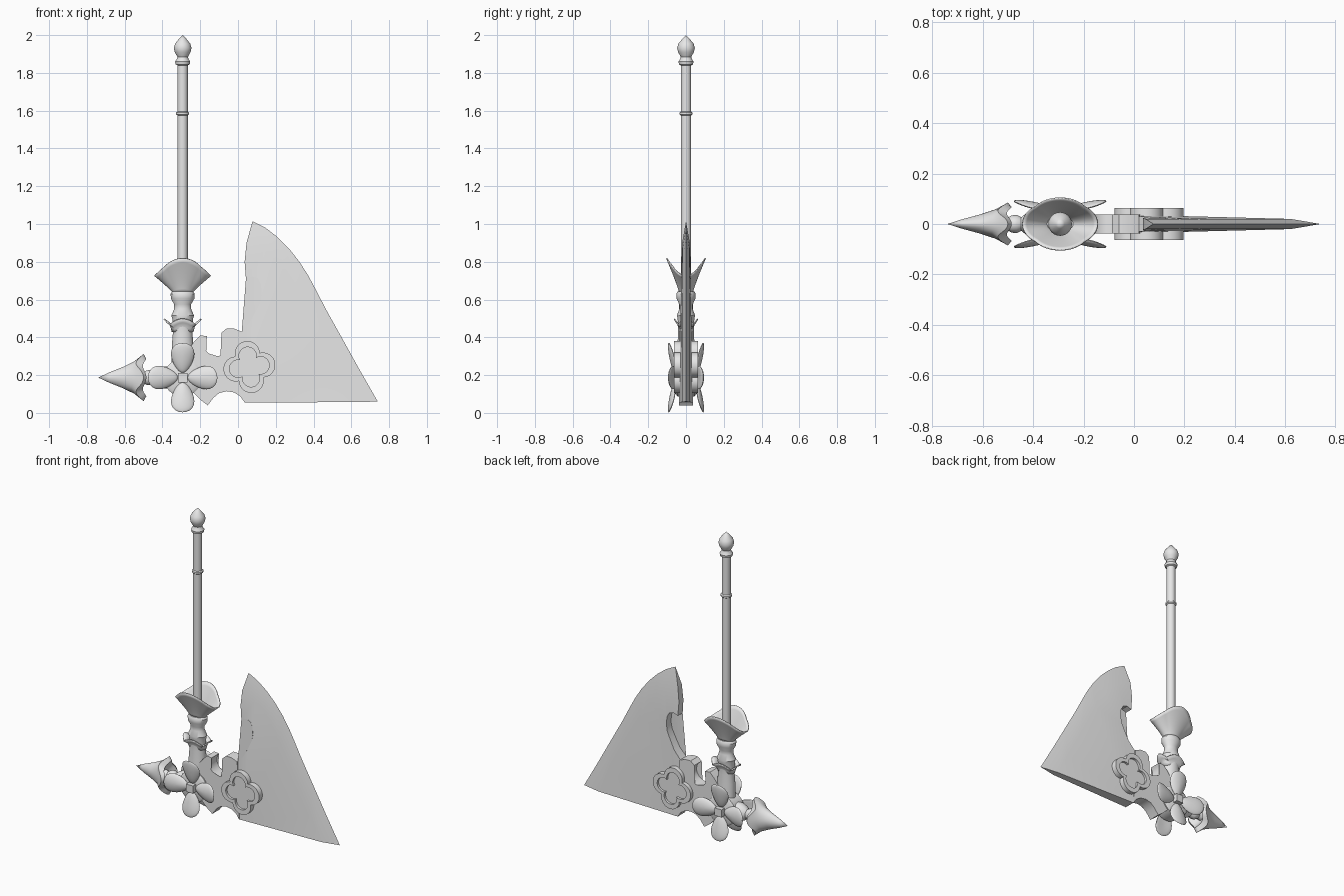
import bpy, bmesh, math
from math import sin, cos, pi, radians
from mathutils import Vector, Matrix

if "Cube" in bpy.data.objects:
    bpy.data.objects.remove(bpy.data.objects["Cube"])

steel = bpy.data.materials.new("grey_steel")
steel.diffuse_color = (0.8, 0.8, 0.8, 1)
steel.use_nodes = True
steel.node_tree.nodes["Principled BSDF"].inputs["Base Color"].default_value = steel.diffuse_color
AX, HZ = -0.293, 0.187          # shaft axis x, hub centre height


def finish(name, bm):
    bmesh.ops.remove_doubles(bm, verts=bm.verts, dist=1e-5)
    bmesh.ops.recalc_face_normals(bm, faces=bm.faces)
    me = bpy.data.meshes.new(name)
    bm.to_mesh(me)
    bm.free()
    me.materials.append(steel)
    ob = bpy.data.objects.new(name, me)
    bpy.context.collection.objects.link(ob)
    return ob


def upright(x, y, h):
    return (AX + x, y, h)


def sideways(x, y, h):           # axis pointing to -x from the hub
    return (-h, y, HZ + x)


def lathe(name, profile, mod=lambda a, r, h: (r * cos(a), r * sin(a), h), place=upright, n=32):
    """Turn (radius, height) points; mod can squash or scallop each ring."""
    bm = bmesh.new()
    rings = [[bm.verts.new(place(*mod(2 * pi * k / n, r, h))) for k in range(n)] for r, h in profile]
    for A, B in zip(rings, rings[1:]):
        for k in range(n):
            j = (k + 1) % n
            bm.faces.new((A[k], A[j], B[j], B[k]))
    return finish(name, bm)


def squash(f):
    return lambda a, r, h: (r * cos(a), f * r * sin(a), h)


def plate(name, faces, rim, depth):
    """Mirrored front/back faces in the xz plane, half thickness depth(p), joined along rim."""
    bm = bmesh.new()
    for s in (-1, 1):
        for pts in faces:
            bm.faces.new([bm.verts.new((x, s * depth((x, z)), z)) for x, z in pts])
    bmesh.ops.triangulate(bm, faces=bm.faces[:])
    for p, q in zip(rim, rim[1:]):
        bm.faces.new([bm.verts.new((x, s * depth((x, z)), z))
                      for (x, z), s in ((p, -1), (q, -1), (q, 1), (p, 1))])
    return finish(name, bm)


# Shaft with ring, collar and pointed finial
lathe("shaft", [(0, 0.6), (0.027, 0.6), (0.027, 1.575), (0.034, 1.58), (0.034, 1.59), (0.027, 1.595),
                (0.027, 1.84), (0.037, 1.845), (0.04, 1.86), (0.031, 1.873), (0.028, 1.885), (0.042, 1.91),
                (0.047, 1.932), (0.04, 1.955), (0.018, 1.982), (0, 2.0)], n=24)

# Turned socket between hub and flower cup
lathe("socket", [(0, 0.2), (0.06, 0.2), (0.057, 0.36), (0.052, 0.42), (0.055, 0.5), (0.06, 0.515), (0.045, 0.55),
                 (0.045, 0.575), (0.062, 0.605), (0.064, 0.63), (0.055, 0.643), (0, 0.65)], squash(0.8))


# Pointed crown half way up the socket
def crown_mod(a, r, h):
    t = (h - 0.43) / 0.07
    w = abs(cos(2 * a))
    return (r * cos(a), r * sin(a) * 0.62, h - 0.03 * t * (1 - w))


crown = lathe("crown", [(0.052, 0.43), (0.058, 0.455), (0.07, 0.48), (0.097, 0.5)], crown_mod)


# Open flower cup: tall front/back petals, low wide side petals
def cup_mod(a, t, _):
    top = 0.775 - 0.045 * cos(2 * a)
    lobe = 0.9 + 0.1 * abs(cos(2 * a))
    g = t ** 1.15
    return ((0.045 + 0.102 * g * lobe) * cos(a), (0.03 + 0.07 * g * lobe) * sin(a), 0.635 + (top - 0.635) * t)


cup = lathe("flower_cup", [(k / 8, 0) for k in range(9)], cup_mod, n=64)
for ob in (crown, cup):
    m = ob.modifiers.new("thickness", 'SOLIDIFY')
    m.thickness = 0.006

# Hub drum lying along y
lathe("hub", [(0, -0.055), (0.085, -0.055), (0.1, -0.045), (0.1, 0.045), (0.085, 0.055), (0, 0.055)],
      place=lambda x, y, h: (AX + x, h, HZ + y))


# Side spike with four swept barbs, and its turned neck
def barb_mod(a, r, h):
    t = min(1, r / 0.125)
    notch = sin(2 * a) ** 2
    k = 1 - 0.15 * notch * t
    return (r * k * cos(a), r * k * sin(a) * 0.68, h + 0.04 * t ** 3 * notch)


lathe("spike", [(0, 0.74), (0.028, 0.68), (0.056, 0.61), (0.085, 0.55), (0.125, 0.5),
                (0.098, 0.485), (0.06, 0.515), (0.03, 0.53), (0, 0.53)], barb_mod, sideways, 48)
lathe("spike_neck", [(0, 0.55), (0.03, 0.53), (0.025, 0.505), (0.038, 0.485), (0.04, 0.465), (0.03, 0.447),
                     (0.045, 0.43), (0.058, 0.4), (0.06, 0.3), (0, 0.3)], squash(0.9), sideways)

# Four-petal blossoms on both faces of the hub
for s, side in ((-1, "front"), (1, "back")):
    for i in range(4):
        bm = bmesh.new()
        bmesh.ops.create_uvsphere(bm, u_segments=24, v_segments=12, radius=1)
        turn = Matrix.Rotation(i * pi / 2, 3, 'Y')
        for v in bm.verts:
            u, w, t = v.co.x, v.co.y, v.co.z
            lift = 0.075 + 0.016 * u - 0.012 * w * w + 0.013 * t
            p = turn @ Vector((0.105 + 0.079 * u, s * lift, 0.066 * w * (0.9 + 0.28 * u)))
            v.co = p + Vector((AX, 0, HZ))
        finish(f"{side}_petal_{i + 1}", bm)
    bm = bmesh.new()
    bmesh.ops.create_cube(bm, size=1, matrix=Matrix.Translation((AX, s * 0.06, HZ)) @ Matrix.Diagonal((0.05, 0.05, 0.05, 1)))
    finish(f"{side}_blossom_button", bm)

# Neck plate with circular notch and curl, joining hub to blade
arc = [(-0.115 + 0.065 * cos(radians(a)), 0.365 + 0.065 * sin(radians(a))) for a in range(140, 431, 15)]
neck = [(-0.29, 0.3), (-0.23, 0.38), (-0.2, 0.41)] + arc + [
    (-0.06, 0.447), (-0.02, 0.446), (0.02, 0.43), (0.03, 0.25), (0.035, 0.055), (0.013, 0.087), (-0.02, 0.108),
    (-0.06, 0.115), (-0.1, 0.105), (-0.13, 0.08), (-0.16, 0.04), (-0.2, 0.07), (-0.25, 0.12)]
plate("neck_plate", [neck], neck + neck[:1], lambda p: 0.038)

# Axe blade: thick at the back, ground down to the cutting edge
back = [(0.077, 1.015), (0.045, 0.9), (0.035, 0.8), (0.042, 0.71), (0.075, 0.722), (0.105, 0.712), (0.122, 0.68),
        (0.125, 0.63), (0.118, 0.59), (0.1, 0.55), (0.065, 0.48), (0.02, 0.43), (0.0, 0.2), (0.035, 0.055),
        (0.62, 0.057), (0.74, 0.06)]
edge = [(0.145, 0.98), (0.21, 0.93), (0.27, 0.87), (0.325, 0.8), (0.37, 0.73), (0.405, 0.665), (0.47, 0.54),
        (0.54, 0.415), (0.64, 0.235)]
inset = [(0.14, 0.86), (0.2, 0.81), (0.25, 0.745), (0.315, 0.62), (0.45, 0.37), (0.54, 0.205)]
line = [Vector(p) for p in back[:1] + edge + back[-1:]]
samples = [a.lerp(b, k / 40) for a, b in zip(line, line[1:]) for k in range(41)]


def ground(p):
    d = min((Vector(p) - q).length for q in samples)
    return 0.2 * d if d < 0.1 else 0.02 + 0.03 * (d - 0.1)


plate("blade", [back[1:-1] + inset[::-1],
                back[:1] + edge + back[-1:] + back[-2:-1] + inset[::-1] + back[1:2]], back, ground)


# Raised four-lobed clover rings on both blade faces
def lobe(c, R, a):
    f = (a + pi / 4) % (pi / 2) - pi / 4
    return c * cos(f) + math.sqrt(R * R - (c * sin(f)) ** 2)


def clover_mod(a, band, h):
    r = [0, lobe(0.06, 0.046, a), lobe(0.072, 0.066, a)][band]
    return (r * cos(a + 0.15), r * sin(a + 0.15), h)


for s, side in ((-1, "front"), (1, "back")):
    lathe(f"{side}_clover", [(0, 0.048), (1, 0.048), (1, 0.063), (2, 0.063), (2, 0.02)], clover_mod,
          lambda x, y, h: (0.06 + x, s * h, 0.243 + y), 96)

# Smooth shading with crisp edges
for ob in bpy.context.collection.objects:
    ob.select_set(True)
    bpy.context.view_layer.objects.active = ob
bpy.ops.object.shade_smooth_by_angle(angle=radians(35))
